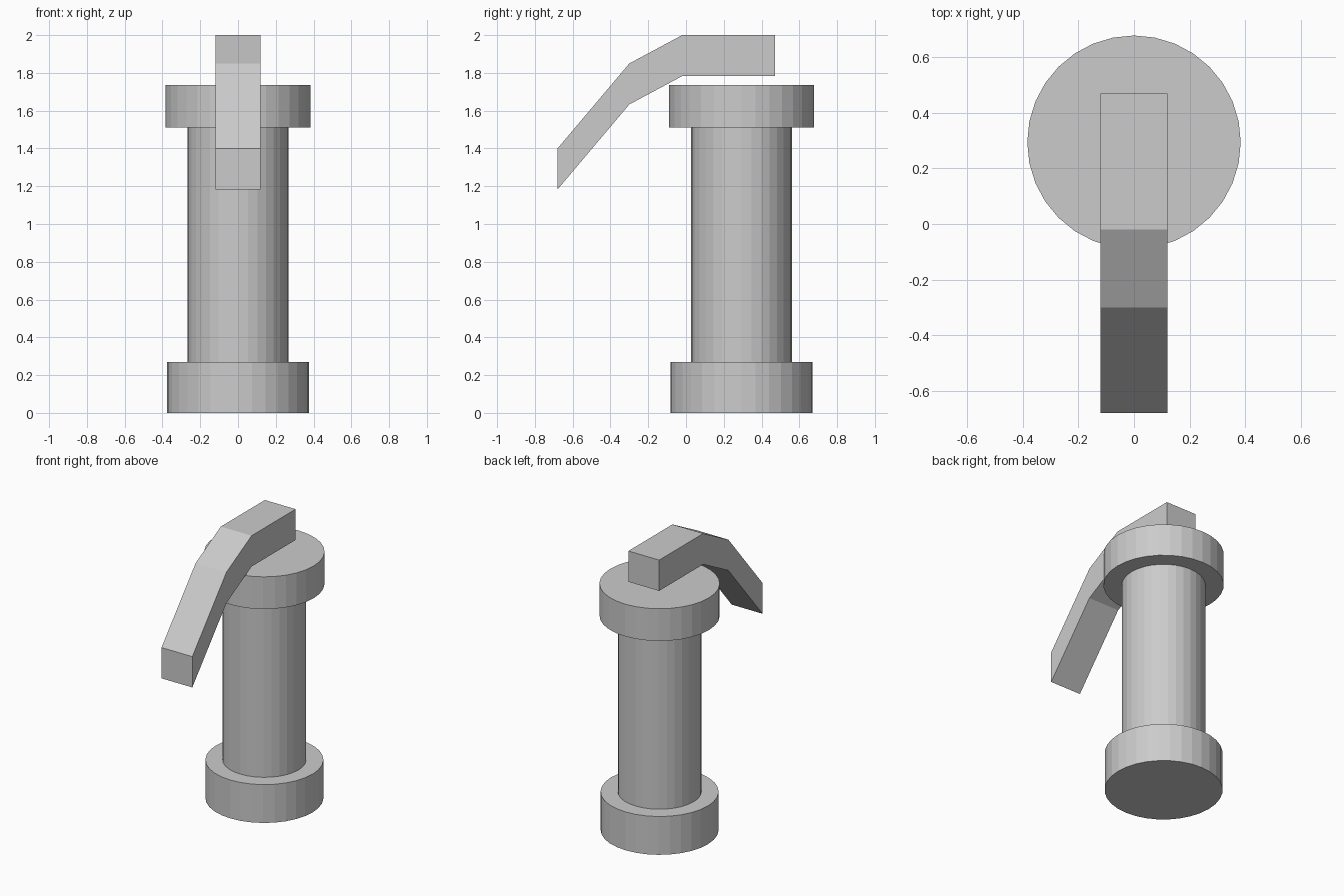
import bpy, bmesh
from mathutils import Matrix

if "Cube" in bpy.data.objects:
    bpy.data.objects.remove(bpy.data.objects["Cube"])

grey = bpy.data.materials.new("light grey")
grey.diffuse_color = (0.6, 0.6, 0.6, 1)
grey.use_nodes = True
grey.node_tree.nodes["Principled BSDF"].inputs["Base Color"].default_value = grey.diffuse_color


def finish(bm, name):
    bmesh.ops.recalc_face_normals(bm, faces=bm.faces)
    mesh = bpy.data.meshes.new(name)
    bm.to_mesh(mesh)
    bm.free()
    mesh.materials.append(grey)
    obj = bpy.data.objects.new(name, mesh)
    bpy.context.collection.objects.link(obj)


def cylinder(name, radius, z0, z1, y=0.294, sides=32):
    bm = bmesh.new()
    bmesh.ops.create_cone(bm, cap_ends=True, segments=sides, radius1=radius,
                          radius2=radius, depth=z1 - z0,
                          matrix=Matrix.Translation((0, y, (z0 + z1) / 2)))
    finish(bm, name)


# Post: foot, shaft and cap
cylinder("foot", 0.377, 0.0, 0.27)
cylinder("shaft", 0.267, 0.27, 1.51)
cylinder("cap", 0.384, 1.51, 1.737)

# Bent lever hovering just above the cap: side path swept down, then across
path = [(0.47, 2.0), (-0.02, 2.0), (-0.30, 1.85), (-0.68, 1.40)]
thick, half = 0.217, 0.12
profile = path + [(y, z - thick) for y, z in reversed(path)]
bm = bmesh.new()
face = bm.faces.new([bm.verts.new((-half, y, z)) for y, z in profile])
ext = bmesh.ops.extrude_face_region(bm, geom=[face], use_keep_orig=True)
verts = [g for g in ext["geom"] if isinstance(g, bmesh.types.BMVert)]
bmesh.ops.translate(bm, verts=verts, vec=(2 * half, 0, 0))
finish(bm, "lever")
